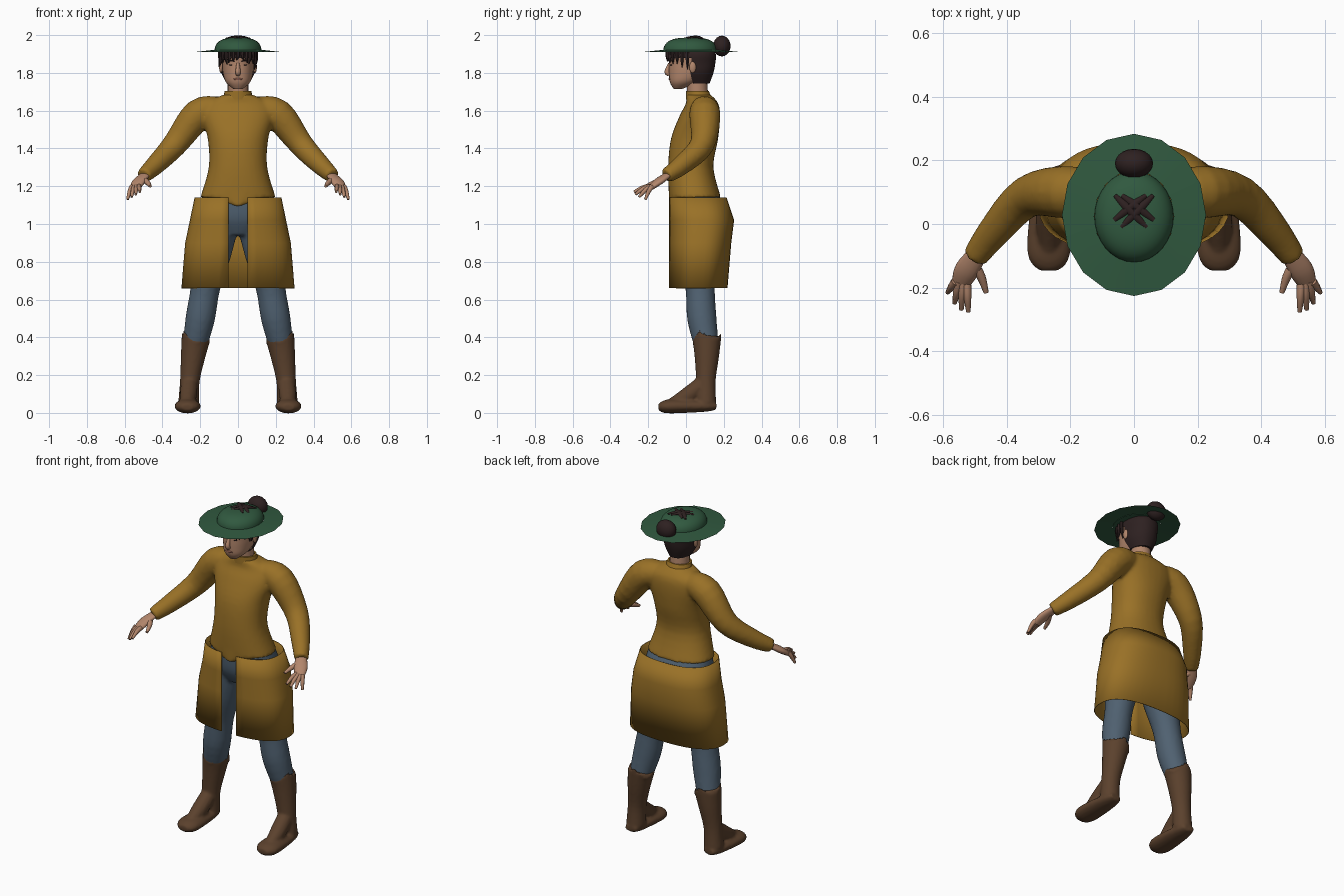
import bpy, bmesh, math, random
from mathutils import Vector, Matrix

cube = bpy.data.objects.get("Cube")
if cube:
    bpy.data.objects.remove(cube, do_unlink=True)
random.seed(4)
bm = bmesh.new()  # shared workspace, emptied after each part

def material(name, *rgb):
    mat = bpy.data.materials.new(name)
    mat.use_nodes = True
    mat.diffuse_color = (*rgb, 1)
    shader = next(node for node in mat.node_tree.nodes if node.type == 'BSDF_PRINCIPLED')
    shader.inputs["Base Color"].default_value = (*rgb, 1)
    return mat

mustard = material("mustard cloth", .32, .165, .02)
green = material("green felt", .03, .1, .05)
blue = material("blue grey cloth", .08, .12, .165)
brown = material("brown leather", .105, .053, .026)
skin = material("skin", .45, .24, .15)
lip = material("lip", .32, .13, .09)
dark = material("dark hair", .027, .015, .015)

def eased(rows, steps=4):
    """Smooth curve through a few control rows."""
    rows = [Vector(row) for row in rows]
    curve = []
    for k, (start, end) in enumerate(zip(rows, rows[1:])):
        leave = (end - rows[max(k - 1, 0)]) / 2
        arrive = (rows[min(k + 2, len(rows) - 1)] - start) / 2
        for t in (i / steps for i in range(steps)):
            blend = t * t * (3 - 2 * t)
            curve.append(start * (1 - blend) + end * blend
                         + leave * t * (1 - t) ** 2 - arrive * t * t * (1 - t))
    return curve + [rows[-1]]

def section(row, count, power=2, gap=0):
    """Rounded section from (height, half width, front, back), starting at the front."""
    height, half, front, back = row
    start = math.asin((gap / half) ** (power / 2))
    points = []
    for i in range(count):
        angle = start + 2 * (math.pi - start) * i / (count - 1 if gap else count)
        s, c = math.sin(angle), math.cos(angle)
        x = math.copysign(abs(s) ** (2 / power), s) * half
        y = math.copysign(abs(c) ** (2 / power), c) * (back - front) / 2
        points.append(Vector((x, (front + back) / 2 - y, height)))
    return points

def bridge(rings, closed=True, capped=True):
    loops = [[bm.verts.new(point) for point in ring] for ring in rings]
    count = len(loops[0])
    for low, high in zip(loops, loops[1:]):
        for i in range(count if closed else count - 1):
            j = (i + 1) % count
            bm.faces.new((low[i], low[j], high[j], high[i]))
    if capped:
        bm.faces.new(loops[0][::-1])
        bm.faces.new(loops[-1])

def loft(rows, count=32, power=2.2, capped=True):
    bridge([section(row, count, power) for row in rows], capped=capped)

def tube(path, side=1, count=12, flat=1, ragged=0):
    """Eased tube through (x, y, z, radius) points, mirrored when side is -1."""
    path = eased(path)
    points = [Vector((side * p[0], p[1], p[2])) for p in path]
    run = (points[-1] - points[0]).normalized()
    reference = Vector((0, 0, 1)) if abs(run.z) < .9 else Vector((0, 1, 0))
    rings = []
    for k, point in enumerate(points):
        along = points[min(k + 1, len(points) - 1)] - points[max(k - 1, 0)]
        across = along.cross(reference).normalized()
        up = along.cross(across).normalized() * flat
        rings.append([point + path[k][3] * (across * math.cos(a) + up * math.sin(a))
                      for a in (math.tau * i / count for i in range(count))])
    for i, point in enumerate(rings[0]):
        point.z += ragged * math.sin(math.tau * 3 * i / count)
    bridge(rings)

def ball(centre, size):
    bmesh.ops.create_uvsphere(bm, u_segments=20, v_segments=10, radius=1,
                              matrix=Matrix.Translation(centre) @ Matrix.Diagonal((*size, 1)))

def finish(name, mat, voxel=0):
    """Make the object; a voxel size blends its pieces into one surface."""
    bmesh.ops.recalc_face_normals(bm, faces=bm.faces)
    mesh = bpy.data.meshes.new(name)
    bm.to_mesh(mesh)
    bm.clear()
    mesh.materials.append(mat)
    mesh.shade_smooth()
    mesh.set_sharp_from_angle(angle=math.radians(50))
    part = bpy.data.objects.new(name, mesh)
    bpy.context.collection.objects.link(part)
    if voxel:
        blend = part.modifiers.new("blend", 'REMESH')
        blend.mode, blend.voxel_size, blend.use_smooth_shade = 'VOXEL', voxel, True
        soften = part.modifiers.new("soften", 'SMOOTH')
        soften.factor, soften.iterations = .5, 4
    return part

# Tunic: torso with a zigzag front hem, blended into both sleeves
torso = [section(row, 32, 2.2) for row in eased((
    (1.14, .2, -.09, .185), (1.3, .155, -.095, .145), (1.45, .16, -.08, .17),
    (1.57, .19, -.035, .18), (1.64, .17, 0, .17), (1.685, .075, 0, .13)))]
for i, lift in ((0, -.05), (1, .03), (-1, .03)):
    torso[0][i].z += lift
bridge(torso)
for side in (1, -1):
    tube(((.1, .09, 1.61, .065), (.21, .1, 1.58, .083), (.335, .085, 1.42, .066),
          (.44, -.025, 1.31, .052), (.5, -.105, 1.255, .04)), side, 16)
finish("tunic", mustard, .011)
# Collar
loft(((1.66, .08, 0, .14), (1.705, .07, 0, .12), (1.705, .06, .01, .11)), power=2, capped=False)
finish("collar", mustard)
# Open-fronted skirt
bridge([section(row, 40, 2.5, .05) for row in (
    (.66, .3, -.09, .22), (.9, .28, -.09, .24), (1.02, .255, -.09, .255), (1.14, .23, -.09, .215))],
    closed=False, capped=False)
finish("skirt", mustard).modifiers.new("cloth", 'SOLIDIFY').thickness = .004
# Trousers: hips blended into both legs
loft(eased(((.94, .1, -.03, .15), (1.02, .2, -.07, .2), (1.1, .2, -.08, .2), (1.18, .18, -.08, .16))))
for side in (1, -1):
    tube(((.1, .06, 1.02, .11), (.14, .065, .83, .1), (.173, .075, .66, .078),
          (.2, .084, .5, .078), (.23, .11, .35, .064)), side, 20)
finish("trousers", blue, .011)
# Boots: ragged shaft, instep and flattened foot
for side, name in ((1, "left_boot"), (-1, "right_boot")):
    tube(((.222, .11, .4, .077), (.238, .11, .3, .065), (.255, .105, .17, .052), (.262, .105, .05, .055)),
         side, 24, ragged=.03)
    tube(((.258, .085, .15, .045), (.264, 0, .085, .045), (.267, -.08, .045, .03)), side)
    tube(((.262, .16, .036, .035), (.264, .1, .036, .055), (.267, -.06, .036, .07),
          (.267, -.12, .032, .058), (.267, -.146, .03, .03)), side, 16, .55)
    finish(name, brown, .008)
# Hands: palm, thumb and a fan of four fingers
for side, name in ((1, "left_hand"), (-1, "right_hand")):
    tube(((.485, -.085, 1.268, .028), (.525, -.145, 1.225, .038), (.545, -.19, 1.19, .028)), side, 14, .5)
    tube(((.505, -.125, 1.238, .017), (.48, -.165, 1.22, .014), (.464, -.215, 1.2, .008)), side)
    for t in (i / 3 for i in range(4)):
        tip = Vector((.52 + .065 * t, -.275 + .06 * t * t, 1.17 - .04 * t))
        root = Vector((.525 + .035 * t, -.18, 1.2))
        knuckle = root.lerp(tip, .5) + Vector((0, 0, .008))
        tube(((*root, .014), (*knuckle, .012), (*tip, .007)), side, 8)
    finish(name, skin)
# Head with neck, nose and ears
skull = ((1.715, .025, -.065, -.02), (1.75, .064, -.085, .06), (1.8, .08, -.09, .135),
         (1.85, .083, -.09, .145), (1.91, .084, -.09, .145), (1.965, .035, -.03, .09))
loft(eased(skull))
tube(((0, .065, 1.63, .055), (0, .055, 1.79, .055)), count=20)
tube(((0, -.086, 1.85, .008), (0, -.1, 1.806, .014), (0, -.088, 1.793, .012)))
for side in (1, -1):
    ball((side * .09, .035, 1.83), (.01, .018, .03))
finish("head", skin)
# Lips, eyes and brows
ball((0, -.086, 1.767), (.024, .006, .006))
finish("lips", lip)
for side in (1, -1):
    ball((side * .034, -.078, 1.842), (.013, .006, .004))
    tube(((.017, -.088, 1.86, .003), (.034, -.083, 1.865, .004), (.052, -.071, 1.86, .002)), side, 6)
finish("eyes_and_brows", dark)
# Hair cap: follows the skull to the nape, cut away around the face
grown = [(height, half + .008, front - .008, back + .01) for height, half, front, back in skull[2:]]
loft(eased([(1.745, .06, -.05, .125)] + grown), 36)
centres = [(face, face.calc_center_median()) for face in bm.faces]
bmesh.ops.delete(bm, context='FACES', geom=[f for f, c in centres if c.y < .035 and c.z < 1.885])
finish("hair", dark)
# Fringe locks hanging below the brim, longer at the temples
for i in range(13):
    angle = math.radians(14 * (i - 6))
    x, y = .095 * math.sin(angle), .02 - .12 * math.cos(angle)
    tip = 1.87 - random.uniform(0, .02) - .035 * math.sin(angle) ** 4
    tube(((x, y, 1.915, .011), (x, y, (1.915 + tip) / 2, .01),
          (x + random.uniform(-.01, .01), y, tip, .002)), count=6)
finish("fringe", dark)
# Bun and crossed locks on the crown
ball((0, .19, 1.942), (.06, .046, .055))
finish("bun", dark)
for side in (1, -1):
    for shift in (0, .022):
        tube(((.06 - shift, .09, 1.982, .006), (.015 - shift, .045 + shift / 2, 1.99, .013),
              (-.04 - shift, shift - .01, 1.982, .007)), side, 6, .6)
finish("crown_locks", dark)
# Wide-brimmed hat with a low domed crown
loft(((1.911, .226, -.226, .283), (1.922, .125, -.12, .167)), 16, 2, capped=False)
finish("hat_brim", green)
arc = [math.radians(9 * i) for i in range(10)]
dome = [(1.92 + .066 * math.sin(a), math.cos(a) ** .6) for a in arc]
loft([(z, .124 * wide, .023 - .143 * wide, .023 + .143 * wide) for z, wide in dome], power=2)
finish("hat_crown", green)
bm.free()
